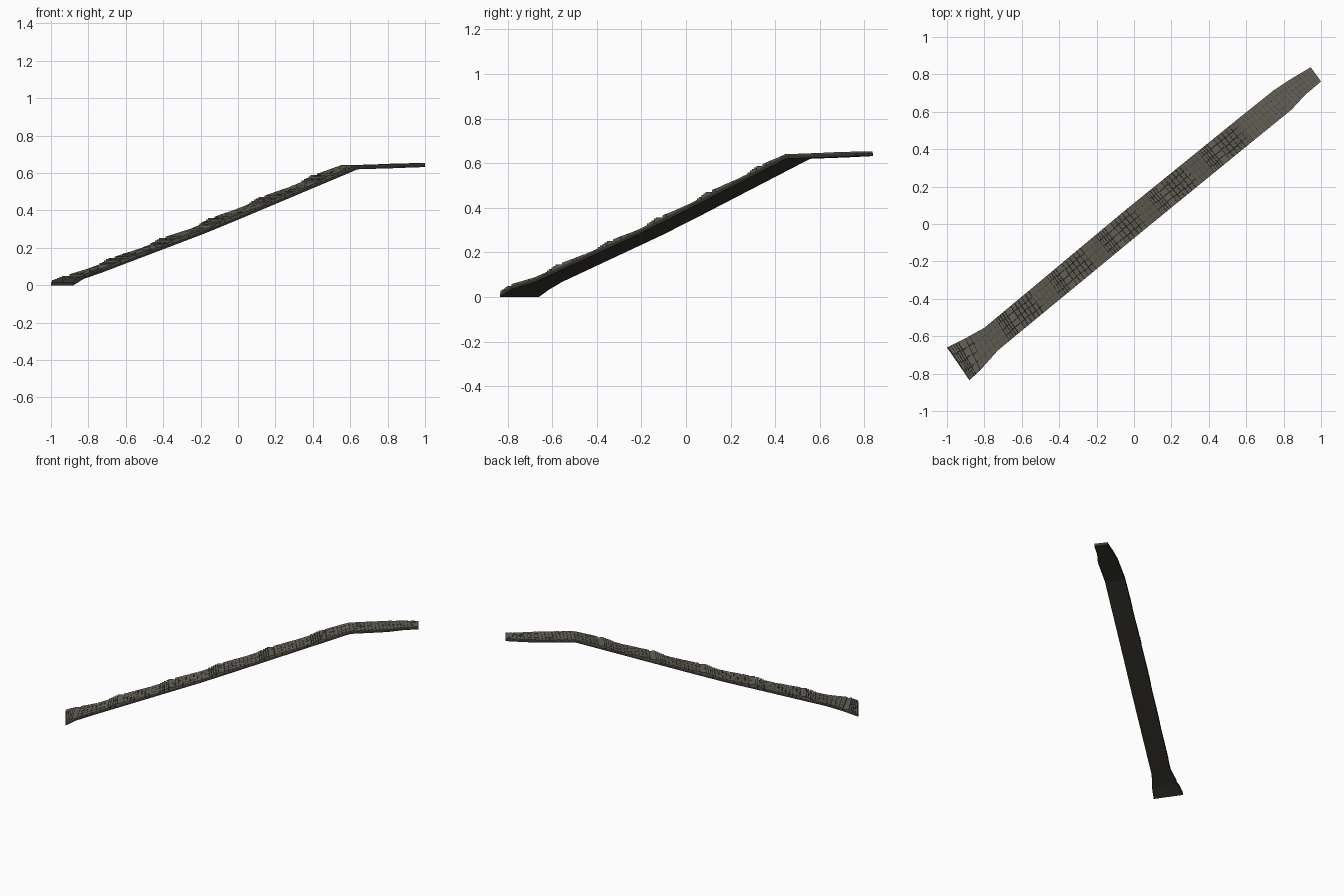
import bpy, bmesh, random
from mathutils import Vector

if "Cube" in bpy.data.objects:
    bpy.data.objects.remove(bpy.data.objects["Cube"])

random.seed(4)

# Path sections: station, left edge x y, right edge x y, underside height
SECTIONS = [
    (-0.94, -1.00, -0.66, -0.88, -0.835, 0.0),
    (-0.855, -0.905, -0.613, -0.825, -0.785, 0.034),
    (-0.765, -0.80, -0.555, -0.727, -0.675, 0.068),
    (-0.215, -0.257, -0.102, -0.17, -0.216, 0.28),
    (0.0, -0.045, 0.075, 0.047, -0.037, 0.37),
    (0.595, 0.55, 0.557, 0.64, 0.447, 0.62),
    (0.795, 0.75, 0.717, 0.843, 0.612, 0.626),
    (0.88, 0.84, 0.776, 0.915, 0.69, 0.629),
    (0.97, 0.945, 0.838, 1.00, 0.762, 0.632),
]
BED = 0.015          # bed thickness
PAVED = 0.021        # usual total thickness
# Short stair flights: station of the top step, extra height
FLIGHTS = [(-0.875, 0.003), (-0.645, 0.011), (-0.37, 0.011), (-0.105, 0.011),
           (0.165, 0.011), (0.445, 0.010)]


def material(name, rgb):
    m = bpy.data.materials.new(name)
    m.diffuse_color = (*rgb, 1)
    m.use_nodes = True
    m.node_tree.nodes["Principled BSDF"].inputs["Base Color"].default_value = m.diffuse_color
    return m


def section(u):
    for a, b in zip(SECTIONS, SECTIONS[1:]):
        if u <= b[0] + 1e-6:
            f = (u - a[0]) / (b[0] - a[0])
            v = [p + (q - p) * f for p, q in zip(a, b)]
            return Vector((v[1], v[2], 0)), Vector((v[3], v[4], 0)), v[5]


def point(u, across, z):
    left, right, _ = section(u)
    p = left.lerp(right, across)
    return Vector((p.x, p.y, z))


def top(u):
    z = section(u)[2] + PAVED
    for s, amp in FLIGHTS:
        d = u - s
        if -0.06 <= d <= 0:
            z += amp * (1 + d / 0.06)
        elif 0 < d < 0.16:
            z += amp * (1 - d / 0.16)
    return z


def finish(bm, name, mat):
    bmesh.ops.recalc_face_normals(bm, faces=bm.faces)
    me = bpy.data.meshes.new(name)
    bm.to_mesh(me)
    bm.free()
    ob = bpy.data.objects.new(name, me)
    bpy.context.collection.objects.link(ob)
    me.materials.append(mat)


stone = material("weathered_stone", (0.125, 0.117, 0.09))
dark = material("dark_bed", (0.04, 0.038, 0.03))

# Solid bed under the paving
bm = bmesh.new()
rings = []
for s in SECTIONS:
    u, z = s[0], s[5]
    rings.append([bm.verts.new(point(u, a, z + h))
                  for a, h in ((0, 0), (1, 0), (1, BED), (0, BED))])
for r, q in zip(rings, rings[1:]):
    for i in range(4):
        j = (i + 1) % 4
        bm.faces.new((r[i], r[j], q[j], q[i]))
bm.faces.new(rings[0])
bm.faces.new(rings[-1])
finish(bm, "path_bed", dark)


# One paving block with a flat or sloping top
def block(bm, u0, u1, a0, a1, z0, z1):
    corners = ((u0, a0, z0), (u0, a1, z0), (u1, a1, z1), (u1, a0, z1))
    lo = [bm.verts.new(point(u, a, section(u)[2] + BED - 0.001)) for u, a, _ in corners]
    hi = [bm.verts.new(point(u, a, z)) for u, a, z in corners]
    bm.faces.new(lo)
    bm.faces.new(hi)
    for i in range(4):
        j = (i + 1) % 4
        bm.faces.new((lo[i], lo[j], hi[j], hi[i]))


def row(bm, u0, u1, z0, z1):
    cuts = [0] + [k / 4 + random.uniform(-0.02, 0.02) for k in (1, 2, 3)] + [1]
    for a, b in zip(cuts, cuts[1:]):
        dz = random.uniform(-0.0006, 0.0006)
        block(bm, u0 + 0.0005, u1 - 0.0005, a + (0.005 if a else 0.001),
              b - (0.005 if b < 1 else 0.001), z0 + dz, z1 + dz)


def paved_stretch(bm, u0, u1):
    n = max(1, round((u1 - u0) / 0.02))
    for i in range(n):
        a, b = u0 + (u1 - u0) * i / n, u0 + (u1 - u0) * (i + 1) / n
        row(bm, a, b, top(a), top(b))


# Sloping paving between flights, level treads within each flight
slopes, steps = bmesh.new(), bmesh.new()
u = SECTIONS[0][0]
for s, _ in FLIGHTS:
    start = s - 0.06
    if start - u > 0.005:
        paved_stretch(slopes, u, start)
    for i in range(5):
        a = start + 0.012 * i
        b = a + (0.012 if i < 4 else 0.034)
        z = top(start + 0.012 * (i + 1))
        row(steps, a, b, z, z)
    u = s + 0.022
paved_stretch(slopes, u, 0.595)
paved_stretch(slopes, 0.595, SECTIONS[-1][0])
finish(slopes, "sloping_paving", stone)
finish(steps, "stair_treads", stone)
